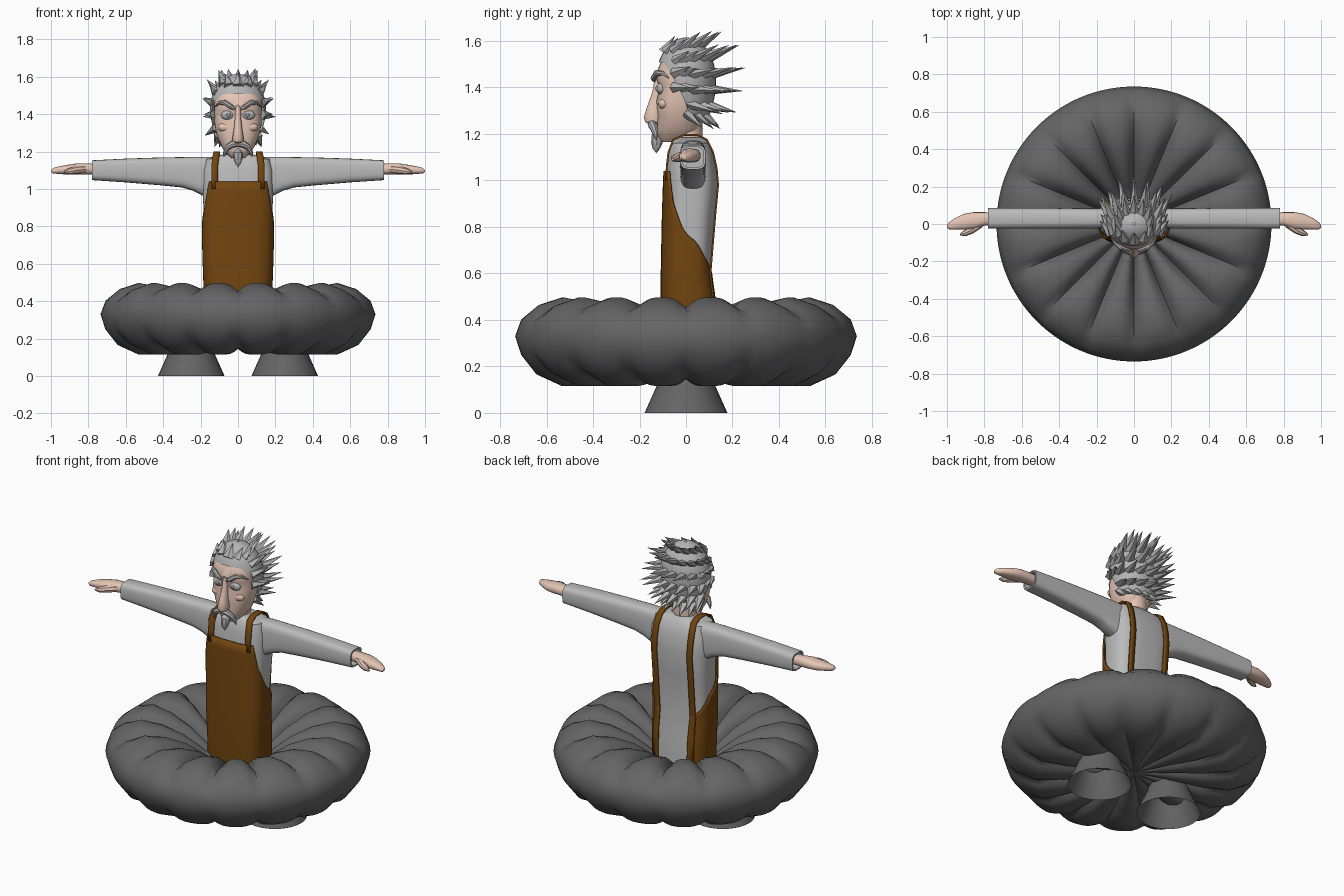
import bpy, bmesh, random
from math import sin, cos, pi, radians, sqrt
from mathutils import Vector, Matrix

if "Cube" in bpy.data.objects:
    bpy.data.objects.remove(bpy.data.objects["Cube"])

random.seed(4)


def material(name, r, g, b):
    m = bpy.data.materials.new(name)
    m.diffuse_color = (r, g, b, 1)
    m.use_nodes = True
    m.node_tree.nodes["Principled BSDF"].inputs["Base Color"].default_value = m.diffuse_color
    return m


BROWN = material("brown_leather", .17, .06, .005)
DARK = material("dark_cloth", .13, .13, .13)
SHIRT = material("shirt_cloth", .5, .5, .5)
SKIN = material("skin", .78, .56, .46)
HAIR = material("grey_hair", .46, .46, .46)
EYE = material("eye_grey", .3, .3, .3)


def finish(name, bm, mat, angle=40, thick=0):
    bmesh.ops.remove_doubles(bm, verts=bm.verts, dist=1e-5)
    bmesh.ops.recalc_face_normals(bm, faces=bm.faces)
    me = bpy.data.meshes.new(name)
    bm.to_mesh(me)
    bm.free()
    ob = bpy.data.objects.new(name, me)
    bpy.context.collection.objects.link(ob)
    me.materials.append(mat)
    if thick:
        mod = ob.modifiers.new("thickness", "SOLIDIFY")
        mod.thickness, mod.offset = thick, 0
    bpy.context.view_layer.objects.active = ob
    ob.select_set(True)
    bpy.ops.object.shade_smooth_by_angle(angle=radians(angle))
    ob.select_set(False)
    return ob


def loft(name, rings, mat, closed=True, caps=True, angle=40, thick=0):
    """Skin a list of equal-length point rows."""
    bm = bmesh.new()
    rows = [[bm.verts.new(p) for p in r] for r in rings]
    n = len(rows[0])
    for a, b in zip(rows, rows[1:]):
        for i in range(n if closed else n - 1):
            j = (i + 1) % n
            bm.faces.new((a[i], a[j], b[j], b[i]))
    if caps:
        bm.faces.new(rows[0])
        bm.faces.new(rows[-1])
    return finish(name, bm, mat, angle, thick)


def spow(v, e):
    return (1 if v >= 0 else -1) * abs(v) ** e


def ring(axis, c, a, b, n=2, seg=24):
    """Superellipse across z (x, y radii) or across x (y, z radii)."""
    out = []
    for i in range(seg):
        t = 2 * pi * i / seg
        u, v = a * spow(cos(t), 2 / n), b * spow(sin(t), 2 / n)
        out.append(Vector(c) + Vector((u, v, 0) if axis == "z" else (0, u, v)))
    return out


def interp(table, x):
    for a, b in zip(table, table[1:]):
        if x <= b[0]:
            f = max(0, (x - a[0]) / (b[0] - a[0]))
            return [p + (q - p) * f for p, q in zip(a[1:], b[1:])]
    return list(table[-1][1:])


def tube(name, pts, mat, seg=8):
    """Tapered strand through (x, y, z, radius) points."""
    rings = []
    for i, p in enumerate(pts):
        d = Vector(pts[min(i + 1, len(pts) - 1)][:3]) - Vector(pts[max(i - 1, 0)][:3])
        q = d.to_track_quat("Z", "Y")
        rings.append([Vector(p[:3]) + q @ Vector((p[3] * cos(2 * pi * k / seg), p[3] * sin(2 * pi * k / seg), 0))
                      for k in range(seg)])
    return loft(name, rings, mat)


# Puffy lobed skirt: (radius, height, crease depth) from top centre to bottom centre
prof = [(.001, .27, 0), (.12, .28, -.02), (.2, .345, -.07), (.3, .42, -.08), (.42, .475, -.06), (.54, .497, -.045),
        (.64, .465, -.03), (.71, .405, -.01), (.735, .33, 0), (.71, .245, .01), (.65, .165, .035),
        (.54, .115, .035), (.4, .115, .03), (.24, .135, .025), (.1, .155, .01), (.001, .16, 0)]
rings = []
for r, z, d in prof:
    row = []
    for i in range(128):
        t = 2 * pi * i / 128
        crease = (1 - abs(sin(8 * t))) ** 1.6
        row.append((r * sin(t), -r * cos(t), z + d * crease))
    rings.append(row)
loft("puffed_skirt", rings, DARK, angle=60)

# Open trouser cuffs
for s, side in ((1, "left"), (-1, "right")):
    loft(side + "_trouser_cuff", [ring("z", (s * .25, 0, z), r, r, seg=32)
                                  for z, r in ((0, .178), (.13, .12), (.2, .105))], DARK, caps=False)

# Torso: (z, half width, front y, back y)
TORSO = [(.25, .165, -.09, .13), (.46, .17, -.095, .125), (.6, .175, -.095, .105), (.85, .182, -.09, .125),
         (1.0, .19, -.085, .138), (1.1, .188, -.08, .122), (1.16, .172, -.065, .10), (1.185, .08, -.05, .075)]


def body(t, z, off=0):
    w, f, b = interp(TORSO, z)
    return ((w + off) * spow(sin(t), 2 / 3), (f + b) / 2 - ((b - f) / 2 + off) * spow(cos(t), 2 / 3), z)


loft("shirt_body", [[body(2 * pi * i / 48, p[0]) for i in range(48)] for p in TORSO], SHIRT)

# Apron: columns around the body with a varying top edge, open at the back
EDGE = [(0, 1.04), (42, 1.04), (50, .97), (60, .9), (70, .86), (90, .76), (120, .67), (156, .6)]
angles = [-156 + 6 * i for i in range(53)]
rows = []
for k in range(15):
    rows.append([body(radians(a), .26 + (interp(EDGE, abs(a))[0] - .26) * k / 14, .01) for a in angles])
loft("apron", rows, BROWN, closed=False, caps=False, thick=.008)


# Shoulder straps follow the shirt surface
def surf_y(x, z, back):
    w, f, b = interp(TORSO, z)
    k = (1 - min(.95, abs(x) / w) ** 3) ** (1 / 3)
    return (f + b) / 2 + (1 if back else -1) * ((b - f) / 2 * k + .012)


for s, side in ((1, "left"), (-1, "right")):
    path = [(.125, surf_y(.125, z, False), z) for z in (1.0, 1.06, 1.12)]
    path += [(.118, -.055, 1.175), (.113, -.01, 1.195), (.113, .05, 1.195), (.115, .09, 1.175)]
    path += [(.12, surf_y(.12, z, True), z) for z in (1.12, 1.05, .98, .85, .7, .6, .46, .28)]
    loft(side + "_strap", [[(s * (x - .018), y, z), (s * (x + .018), y, z)] for x, y, z in path],
         BROWN, closed=False, caps=False, thick=.008)

# Sleeves with hollow cuffs, mitten hands and thumbs
SLEEVE = [(.12, .96, 1.17), (.19, .965, 1.172), (.24, .99, 1.172), (.3, 1.008, 1.17), (.42, 1.02, 1.168),
          (.6, 1.035, 1.162), (.78, 1.047, 1.153)]
HAND = [(.7, .03, .03, 1.105, .026), (.8, .027, .036, 1.107, .03), (.86, .018, .045, 1.107, .03),
        (.91, .012, .042, 1.103, .026), (.96, 0, .03, 1.1, .02), (.99, -.01, .018, 1.097, .014), (1.0, -.014, .006, 1.096, .005)]
for s, side in ((1, "left"), (-1, "right")):
    rings = [ring("x", (s * x, .03, (a + b) / 2), .055, (b - a) / 2, 3.5) for x, a, b in SLEEVE]
    rings += [ring("x", (s * x, .03, 1.1), .046, .044, 3.5) for x in (.78, .71)]
    loft(side + "_sleeve", rings, SHIRT)
    loft(side + "_hand", [ring("x", (s * x, y, z), a, b, 2.4, 16) for x, y, a, z, b in HAND], SKIN)
    tube(side + "_thumb", [(s * .82, .0, 1.105, .02), (s * .87, -.032, 1.1, .021), (s * .905, -.05, 1.094, .016),
                           (s * .93, -.057, 1.09, .005)], SKIN)

# Neck and head: (z, half width, front y, back y)
loft("neck", [ring("z", (0, .01, z), .068, .062) for z in (1.13, 1.2, 1.27)], SKIN)
HEAD = [(1.165, .035, -.105, -.02), (1.185, .058, -.12, .03), (1.22, .085, -.125, .06), (1.28, .112, -.122, .07),
        (1.34, .125, -.128, .08), (1.38, .127, -.118, .085), (1.42, .128, -.122, .09), (1.45, .128, -.132, .09),
        (1.5, .122, -.112, .09), (1.55, .1, -.085, .07), (1.58, .05, -.04, .04)]
loft("head", [ring("z", (0, (f + b) / 2, z), w, (b - f) / 2, 2.5, 32) for z, w, f, b in HEAD], SKIN)
NOSE = [(1.44, .014, -.135), (1.38, .016, -.145), (1.31, .024, -.17), (1.27, .031, -.182), (1.25, .028, -.175), (1.24, .012, -.15)]
loft("nose", [ring("z", (0, (f - .1) / 2, z), w, (-.1 - f) / 2, 2, 16) for z, w, f in NOSE], SKIN)


def ball(name, c, r, mat):
    bm = bmesh.new()
    bmesh.ops.create_uvsphere(bm, u_segments=16, v_segments=10, radius=1,
                              matrix=Matrix.Translation(c) @ Matrix.Diagonal((*r, 1)))
    finish(name, bm, mat, 60)


# Eyes, brows and moustache
for s, side in ((1, "left"), (-1, "right")):
    ball(side + "_eye", (s * .055, -.106, 1.395), (.036, .022, .026), HAIR)
    ball(side + "_pupil", (s * .05, -.124, 1.395), (.012, .008, .012), EYE)
    ball(side + "_cheek", (s * .07, -.095, 1.33), (.038, .025, .025), SKIN)
    tube(side + "_brow", [(s * .015, -.136, 1.425, .004), (s * .035, -.14, 1.438, .013), (s * .07, -.126, 1.462, .014),
                          (s * .1, -.1, 1.46, .01), (s * .122, -.075, 1.44, .003)], HAIR)
    tube(side + "_moustache", [(0, -.145, 1.24, .014), (s * .028, -.146, 1.24, .019), (s * .055, -.138, 1.222, .016),
                               (s * .07, -.13, 1.195, .011), (s * .076, -.128, 1.172, .003)], HAIR)
tube("goatee", [(0, -.112, 1.21, .014), (0, -.122, 1.19, .026), (0, -.126, 1.16, .024), (0, -.128, 1.135, .015),
                (0, -.128, 1.115, .003)], HAIR)

# Hair cap with a hairline that drops towards the nape
LINE = [(0, 1.51), (40, 1.505), (60, 1.46), (80, 1.38), (95, 1.3), (130, 1.26), (180, 1.25)]


def scalp(a, z):
    h = (z - 1.43) / .185
    k = sqrt(max(0, 1 - h * h)) if h > 0 else 1 - .35 * h * h
    return Vector((.15 * k * sin(radians(a)), -.13 * k * cos(radians(a)), z))


cap = []
for j in range(11):
    f = max(.001, (j / 10) ** 1.7)
    cap.append([scalp(a, 1.615 - (1.615 - interp(LINE, abs(a))[0]) * f) for a in range(-180, 180, 12)])
loft("hair_cap", cap, HAIR, caps=False, angle=25)

# Swept-back hair spikes, one mesh
bm = bmesh.new()
locks = [(z, a, .12) for z in (1.32, 1.39, 1.46, 1.53) for a in (112, 135, 158, 180, 202, 225, 248)]
locks += [(1.27, a, .07) for a in (105, 130, 155, 180, 205, 230, 255)]
locks += [(1.585, a, .09) for a in (90, 120, 150, 180, 210, 240, 270)]
locks += [(z, a, .06) for z in (1.4, 1.47, 1.53) for a in (78, 95, 265, 282)]
locks += [(1.575, a, .05) for a in (0, 35, 65, 295, 325)]
for z, a, length in locks:
    p = scalp(a, z)
    out = (p - Vector((0, 0, 1.43))).normalized()
    d = (out * .6 + Vector((0, .75, .12 if z > 1.3 else -.3))).normalized()
    length *= random.uniform(.8, 1.15)
    m = Matrix.Translation(p + d * (length / 2 - .015)) @ d.to_track_quat("Z", "X").to_matrix().to_4x4()
    bmesh.ops.create_cone(bm, cap_ends=True, segments=5, radius1=.034, radius2=.0005, depth=length + .03,
                          matrix=m @ Matrix.Diagonal((.7, 1, 1, 1)))
finish("hair_spikes", bm, HAIR, 20)
